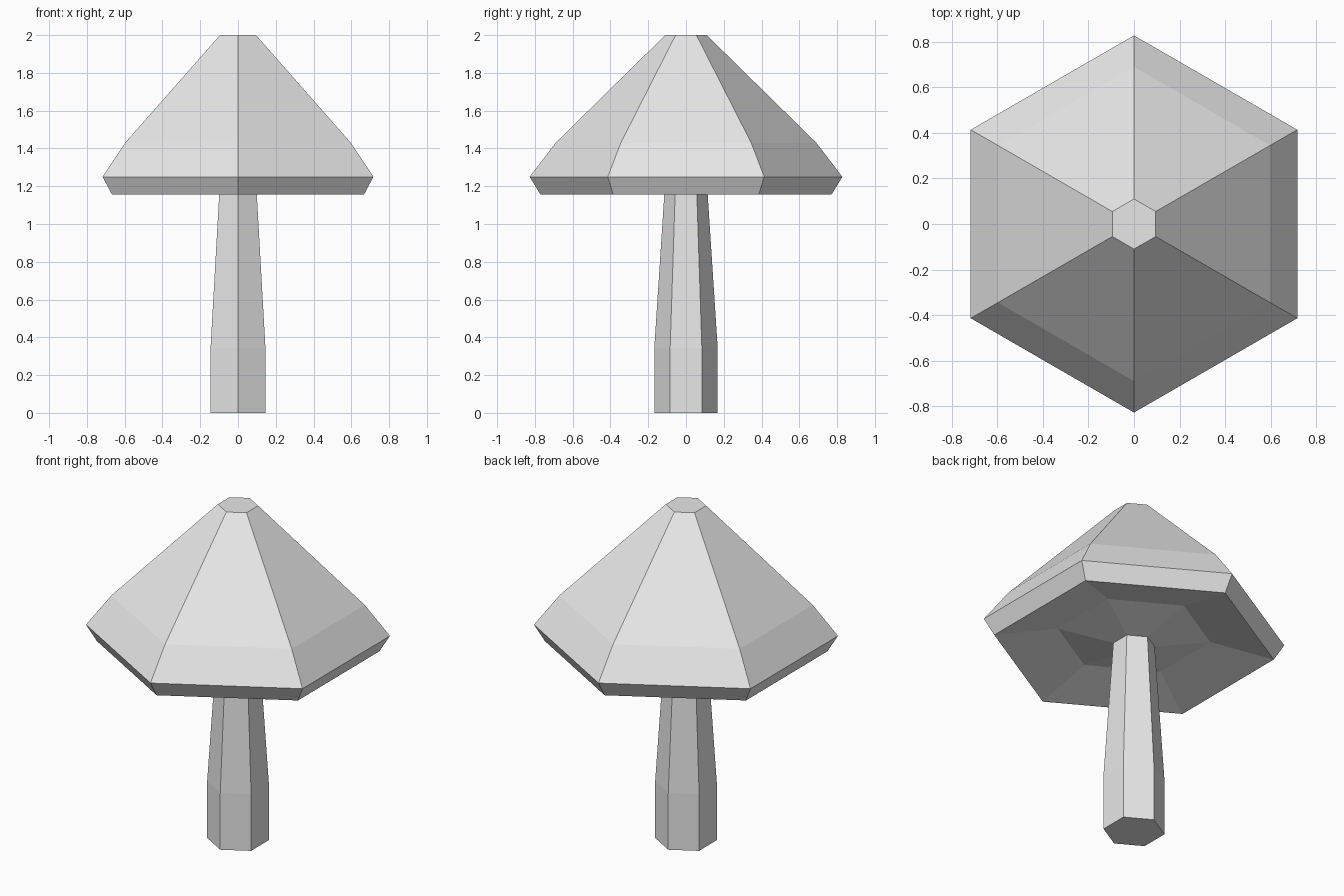
import bpy
import bmesh
from math import cos, sin, pi

SIDES = 6

cube = bpy.data.objects.get("Cube")
if cube:
    bpy.data.objects.remove(cube, do_unlink=True)

# One plain grey for the whole mushroom
grey = bpy.data.materials.new("light grey")
grey.use_nodes = True
colour = (0.8, 0.8, 0.8, 1)
grey.diffuse_color = colour
grey.node_tree.nodes["Principled BSDF"].inputs["Base Color"].default_value = colour


def lathe(name, profile, close_start=False):
    """Loft six-sided rings through (radius, height) pairs, corners on the y axis."""
    bm = bmesh.new()
    rings = []
    for radius, z in profile:
        angles = [pi / 2 + 2 * pi * i / SIDES for i in range(SIDES)]
        rings.append([bm.verts.new((radius * cos(a), radius * sin(a), z)) for a in angles])
    for low, high in zip(rings, rings[1:]):
        for i in range(SIDES):
            j = (i + 1) % SIDES
            bm.faces.new((low[i], low[j], high[j], high[i]))
    if close_start:
        bm.faces.new(list(reversed(rings[0])))
    else:
        bm.faces.new(rings[-1])
    mesh = bpy.data.meshes.new(name)
    bm.to_mesh(mesh)
    bm.free()
    mesh.materials.append(grey)
    obj = bpy.data.objects.new(name, mesh)
    bpy.context.collection.objects.link(obj)
    return obj


# Stem: straight foot, then a gentle taper up to the cap
lathe("stem", [(0.168, 0), (0.168, 0.34), (0.114, 1.17)], close_start=True)

# Cap: recessed underside from the stem outward, bevelled rim, sloping crown, flat tip
lathe("cap", [(0.114, 1.17), (0.42, 1.23), (0.77, 1.155), (0.828, 1.25),
              (0.69, 1.43), (0.11, 2.0)])
